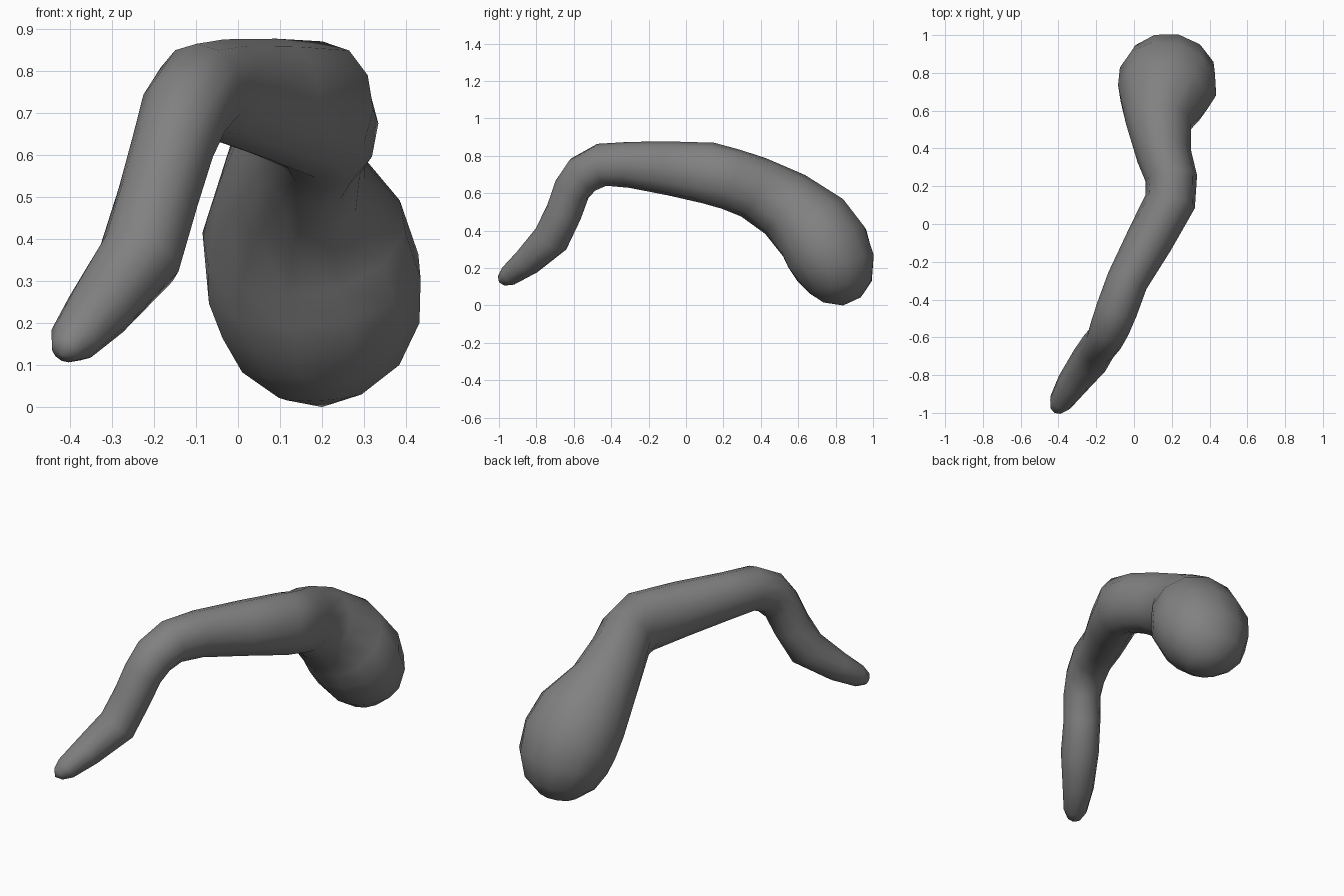
import bpy, bmesh
from math import sin, cos, tau
from mathutils import Vector

if "Cube" in bpy.data.objects:
    bpy.data.objects.remove(bpy.data.objects["Cube"])

# Path stations: centre x, y, z, horizontal half width, other half width
STATIONS = [
    (-.412, -.982, .136, .036, .034), (-.39, -.945, .16, .062, .057),
    (-.33, -.85, .232, .082, .077), (-.234, -.722, .355, .1, .099),
    (-.19, -.652, .5, .097, .097), (-.155, -.61, .62, .098, .1),
    (-.128, -.55, .7, .105, .11), (-.09, -.45, .752, .11, .115),
    (-.035, -.3, .752, .11, .123),
    (.085, -.08, .732, .125, .145), (.192, .12, .708, .135, .165),
    (.198, .24, .675, .137, .165), (.16, .36, .632, .145, .17),
    (.13, .53, .54, .172, .19), (.157, .68, .415, .248, .225),
    (.18, .755, .305, .265, .237), (.192, .8, .2, .245, .22),
    (.195, .825, .1, .195, .175), (.2, .835, .03, .105, .1),
]
SIDES = 12
TIP = Vector((-.42, -1.0, .125))
HEAD_END = Vector((.2, .84, 0))

# One continuous tube swept through the stations
bm = bmesh.new()
centres = [Vector(s[:3]) for s in STATIONS]
rings = []
for i, (c, s) in enumerate(zip(centres, STATIONS)):
    before = (c - centres[i - 1]).normalized() if i else Vector()
    after = (centres[i + 1] - c).normalized() if i + 1 < len(centres) else Vector()
    tangent = (before + after).normalized()
    side = tangent.cross(Vector((0, 0, 1))).normalized()
    up = side.cross(tangent)
    rings.append([bm.verts.new(c + side * s[3] * cos(tau * k / SIDES)
                               + up * s[4] * sin(tau * k / SIDES)) for k in range(SIDES)])
for a, b in zip(rings, rings[1:]):
    for k in range(SIDES):
        n = (k + 1) % SIDES
        bm.faces.new((a[k], a[n], b[n], b[k]))

# Rounded end caps
for ring, pole in ((rings[0], TIP), (rings[-1], HEAD_END)):
    p = bm.verts.new(pole)
    for k in range(SIDES):
        bm.faces.new((ring[k], ring[(k + 1) % SIDES], p))
bmesh.ops.recalc_face_normals(bm, faces=bm.faces)
for f in bm.faces:
    f.smooth = True

mesh = bpy.data.meshes.new("bent_club")
bm.to_mesh(mesh)
bm.free()
obj = bpy.data.objects.new("bent_club", mesh)
bpy.context.collection.objects.link(obj)

# Dark grey surface
mat = bpy.data.materials.new("dark_grey")
mat.diffuse_color = (.22, .22, .22, 1)
mat.use_nodes = True
mat.node_tree.nodes["Principled BSDF"].inputs["Base Color"].default_value = mat.diffuse_color
mesh.materials.append(mat)
